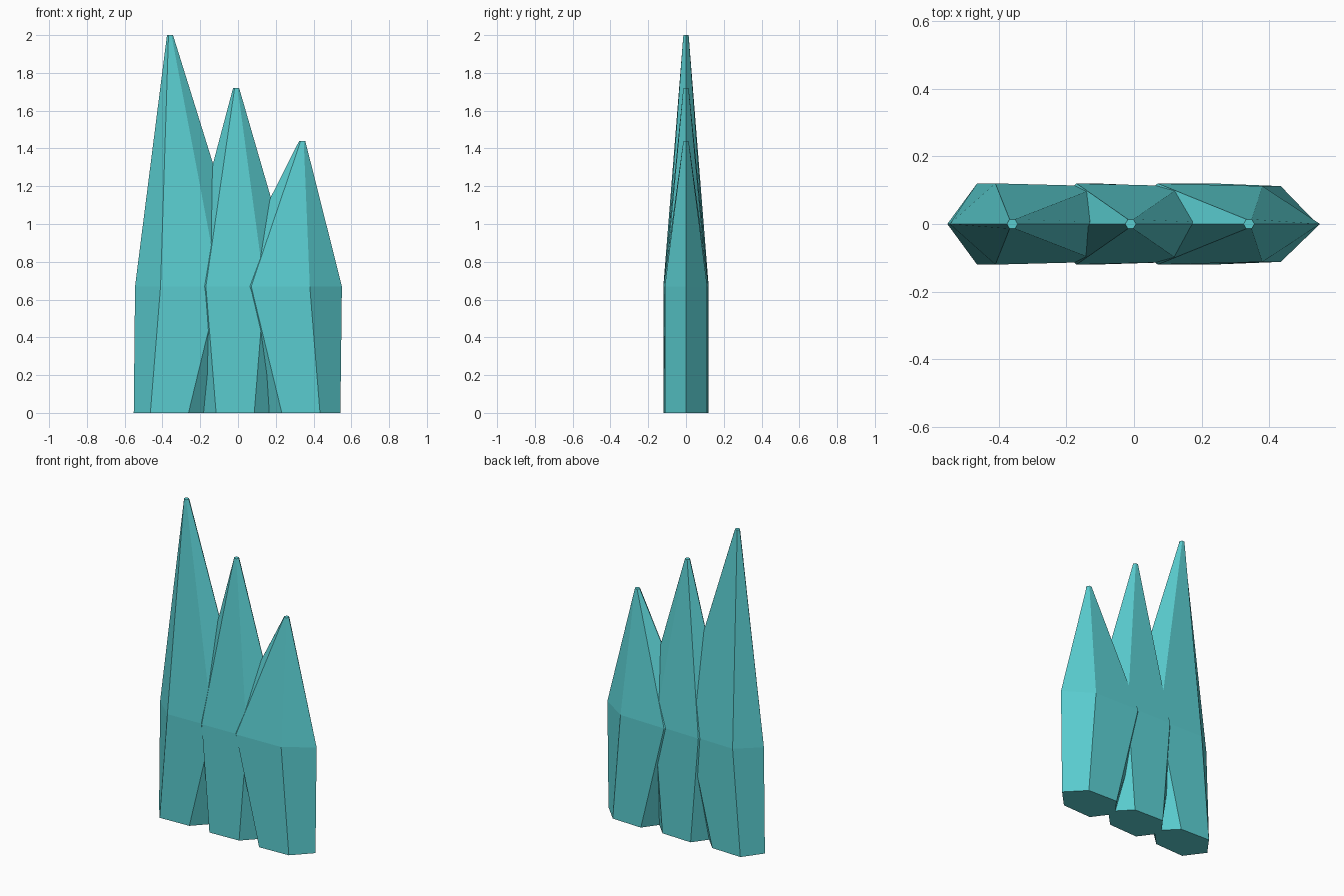
import bpy
import bmesh

if "Cube" in bpy.data.objects:
    bpy.data.objects.remove(bpy.data.objects["Cube"], do_unlink=True)

# Single teal crystal material
teal = bpy.data.materials.new("crystal_teal")
teal.use_nodes = True
colour = (0.102, 0.61, 0.63, 1.0)
teal.diffuse_color = colour
teal.node_tree.nodes["Principled BSDF"].inputs["Base Color"].default_value = colour


def hex_ring(bm, centre, z, tip, inner_left, inner_right, y_left, y_right):
    """Flattened hexagon with pointed ends along x."""
    left, right = tip
    points = [(left, 0), (inner_left, -y_left), (inner_right, -y_right),
              (right, 0), (inner_right, y_right), (inner_left, y_left)]
    return [bm.verts.new((centre + x, y, z)) for x, y in points]


def crystal(name, base_x, mid_x, top_x, height):
    """Six-sided shard that widens to a waist and tapers to a tiny cap."""
    bm = bmesh.new()
    rings = [
        hex_ring(bm, base_x, 0, (-0.195, 0.203), -0.107, 0.095, 0.12, 0.112),
        hex_ring(bm, mid_x, 0.67, (-0.305, 0.31), -0.17, 0.14, 0.12, 0.112),
        hex_ring(bm, top_x, height, (-0.016, 0.016), -0.008, 0.008, 0.014, 0.014),
    ]
    for low, high in zip(rings, rings[1:]):
        for i in range(6):
            j = (i + 1) % 6
            bm.faces.new((low[i], low[j], high[j], high[i]))
    bm.faces.new(rings[0][::-1])
    bm.faces.new(rings[-1])
    bmesh.ops.recalc_face_normals(bm, faces=bm.faces)
    mesh = bpy.data.meshes.new(name)
    bm.to_mesh(mesh)
    bm.free()
    mesh.materials.append(teal)
    bpy.context.collection.objects.link(bpy.data.objects.new(name, mesh))


# Three overlapping shards, stepping down in height
names = ("tall_crystal", "middle_crystal", "short_crystal")
for step, name in zip((-1, 0, 1), names):
    crystal(name, -0.009 + 0.348 * step, 0.24 * step,
            -0.01 + 0.35 * step, 1.72 - 0.28 * step)
